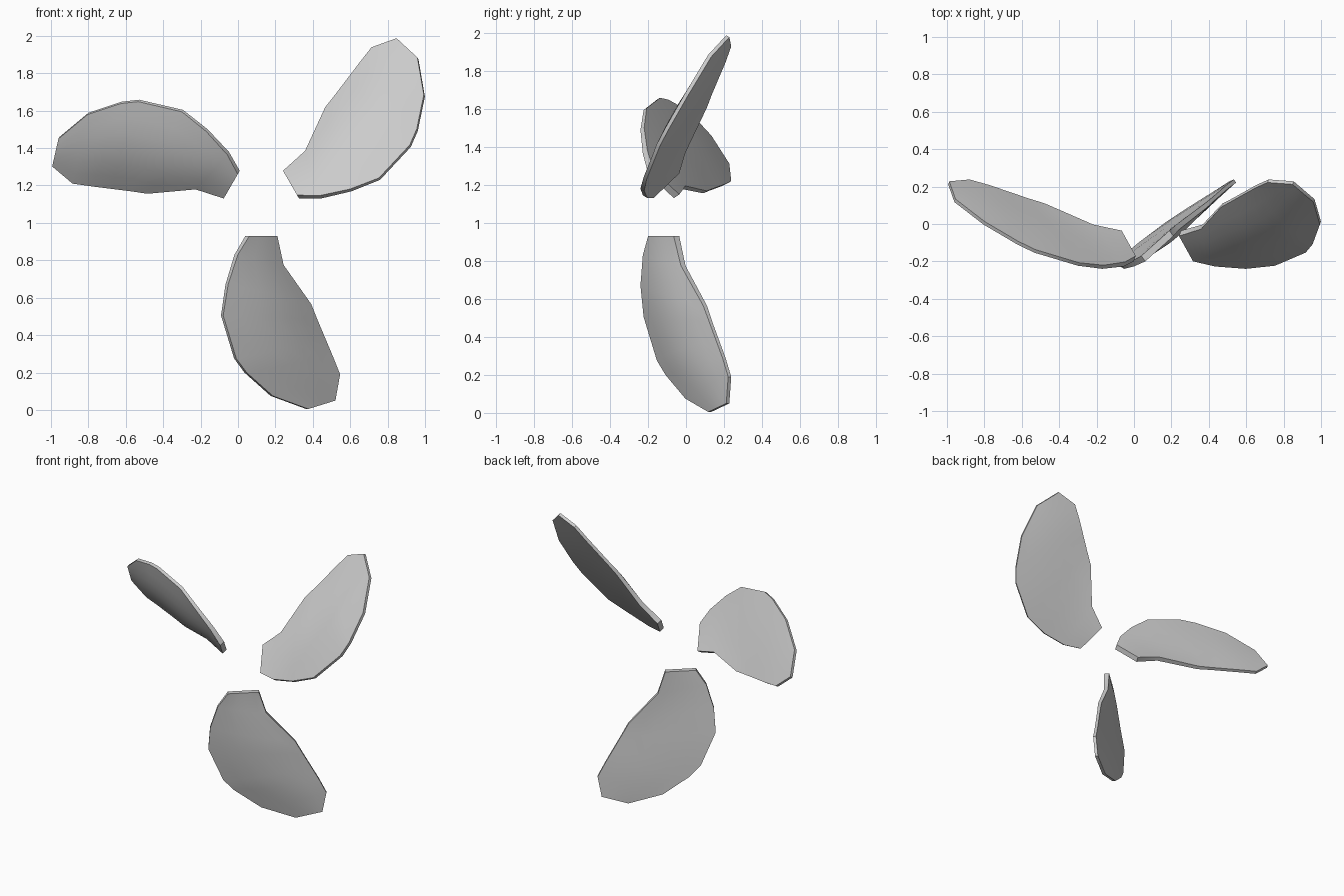
import bpy, bmesh, math
from mathutils import Vector

cube = bpy.data.objects.get("Cube")
if cube:
    bpy.data.objects.remove(cube, do_unlink=True)

HUB = Vector((0.125, 0, 1.113))
FRONT = Vector((0.59, -0.81, 0))      # direction the cambered face points

# Plain grey metal
grey = bpy.data.materials.new("grey_metal")
grey.use_nodes = True
colour = (0.6, 0.6, 0.6, 1)
grey.diffuse_color = colour
grey.node_tree.nodes["Principled BSDF"].inputs["Base Color"].default_value = colour

# Stations from root to tip: leading edge, trailing edge, front bulge, half rim
stations = [
    ((0.05, -0.185, 0.93), (0.20, -0.05, 0.93), 0.0, 0.018),
    ((-0.01, -0.215, 0.83), (0.235, -0.015, 0.775), 0.012, 0.015),
    ((-0.06, -0.23, 0.67), (0.385, 0.10, 0.565), 0.035, 0.012),
    ((-0.085, -0.215, 0.505), (0.42, 0.13, 0.48), 0.043, 0.01),
    ((-0.015, -0.145, 0.275), (0.46, 0.165, 0.385), 0.043, 0.01),
    ((0.04, -0.10, 0.20), (0.50, 0.20, 0.29), 0.038, 0.01),
    ((0.18, 0.005, 0.075), (0.54, 0.23, 0.19), 0.022, 0.01),
    ((0.37, 0.125, 0.005), (0.515, 0.22, 0.05), 0.0, 0.01),
]
CHORD = [i / 6 for i in range(7)]


def section(bm, lead, trail, bulge, rim):
    """One closed ring: cambered front row, then nearly flat back row."""
    lead, trail = Vector(lead) - HUB, Vector(trail) - HUB
    front, back = [], []
    for t in CHORD:
        p = lead.lerp(trail, t)
        swell = math.sin(math.pi * t)
        front.append(bm.verts.new(p + FRONT * (rim + bulge * swell)))
        back.append(bm.verts.new(p - FRONT * (rim + 0.15 * bulge * swell)))
    return front + back[::-1]


# Loft the blade through its stations
bm = bmesh.new()
rings = [section(bm, *s) for s in stations]
for a, b in zip(rings, rings[1:]):
    for i in range(len(a)):
        j = (i + 1) % len(a)
        bm.faces.new((a[i], a[j], b[j], b[i]))
bm.faces.new(rings[0])
bm.faces.new(rings[-1][::-1])
bmesh.ops.recalc_face_normals(bm, faces=bm.faces)
mesh = bpy.data.meshes.new("blade")
bm.to_mesh(mesh)
bm.free()
mesh.materials.append(grey)

# Three blades spaced evenly around the hub axis
bpy.ops.object.select_all(action="DESELECT")
for turn, name in enumerate(("lower_blade", "right_blade", "left_blade")):
    blade = bpy.data.objects.new(name, mesh.copy())
    blade.location = HUB
    blade.rotation_euler.y = turn * math.tau / 3
    bpy.context.collection.objects.link(blade)
    blade.select_set(True)
    bpy.context.view_layer.objects.active = blade
bpy.ops.object.shade_smooth_by_angle(angle=math.radians(35))
